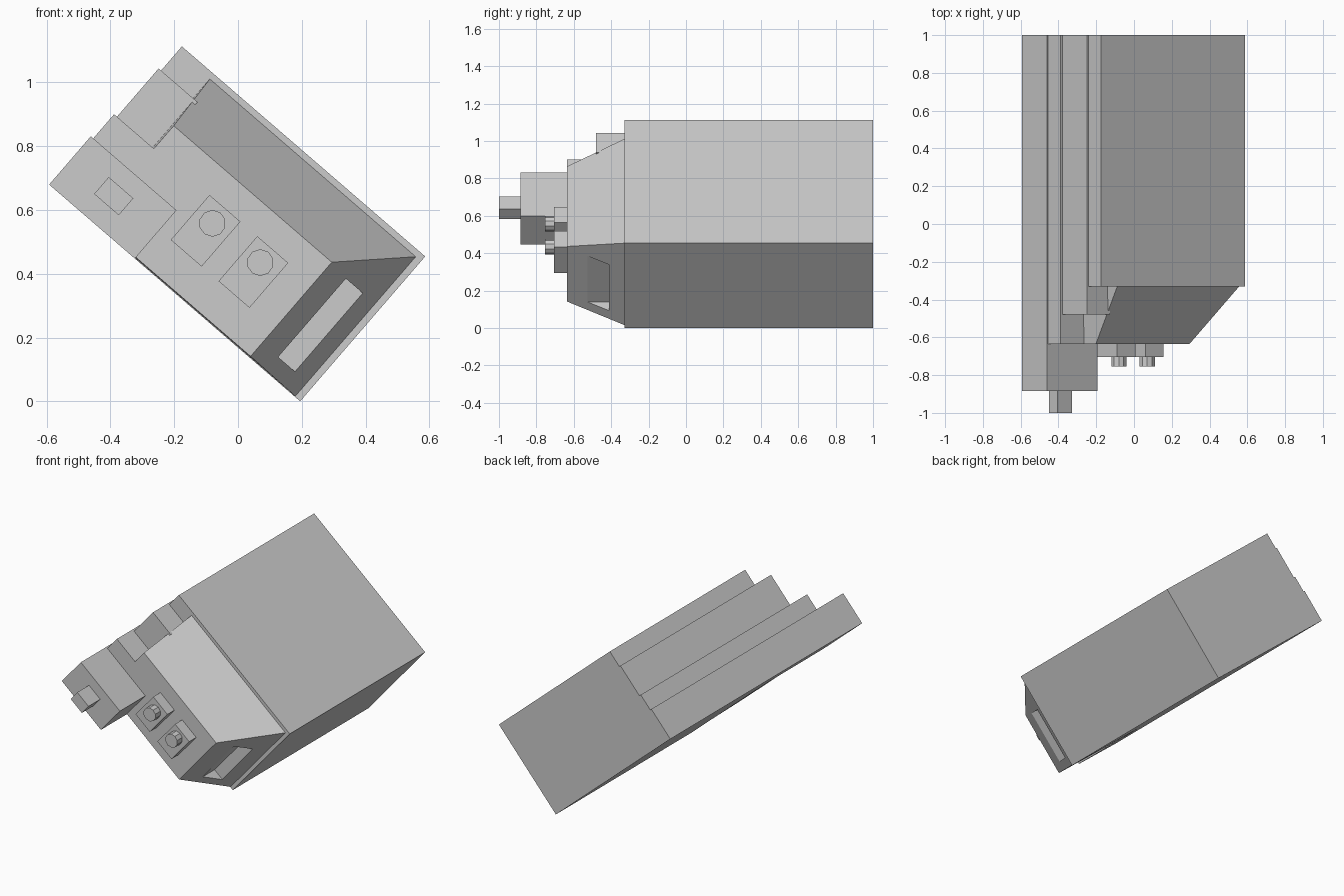
import bpy, bmesh, math
from mathutils import Vector

if "Cube" in bpy.data.objects:
    bpy.data.objects.remove(bpy.data.objects["Cube"])

# Tilted working frame: u runs up-left, v runs up-right, both in the xz plane
A = math.radians(40.8)
U = Vector((-math.cos(A), 0, math.sin(A)))
V = Vector((math.sin(A), 0, math.cos(A)))
ORIGIN = Vector((0.195, 0, 0))


def place(u, y, v):
    return ORIGIN + U * u + V * v + Vector((0, y, 0))


def loft(name, front, back, y0, y1, frame=0):
    """Solid between two matching (u, v) outlines, with an optional framed front."""
    bm = bmesh.new()
    f = [bm.verts.new(place(u, y0, v)) for u, v in front]
    b = [bm.verts.new(place(u, y1, v)) for u, v in back]
    n = len(f)
    face = bm.faces.new(f)
    bm.faces.new(b[::-1])
    for i in range(n):
        j = (i + 1) % n
        bm.faces.new((f[j], f[i], b[i], b[j]))
    bmesh.ops.recalc_face_normals(bm, faces=bm.faces)
    if frame:
        bmesh.ops.inset_region(bm, faces=[face], thickness=frame)
    mesh = bpy.data.meshes.new(name)
    bm.to_mesh(mesh)
    bm.free()
    ob = bpy.data.objects.new(name, mesh)
    bpy.context.collection.objects.link(ob)
    return ob


def rect(u0, u1, v0, v1):
    return [(u0, v0), (u1, v0), (u1, v1), (u0, v1)]


def box(name, u0, u1, v0, v1, y0, y1, frame=0):
    r = rect(u0, u1, v0, v1)
    return loft(name, r, r, y0, y1, frame)


# Main housing with a stepped left flank
flank = [(1.04, 0, 0.2), (1.03, 0.2, 0.3), (1.018, 0.3, 0.5), (1.008, 0.5, 0.6)]
outline = [(0, 0)]
for u, v0, v1 in flank:
    outline += [(u, v0), (u, v1)]
outline.append((0, 0.6))
loft("main_housing", outline, outline, -0.33, 1.0)

# Tapered front section
nose = loft("tapered_front", rect(0.21, 0.865, 0.005, 0.395),
            rect(0.022, 0.875, 0.002, 0.58), -0.635, -0.33, 0.02)

# Hand slot cut into the sloping end
cutter = box("slot_cutter", 0.073, 0.143, 0.06, 0.385, -0.8, -0.41)
cutter.hide_render = True
mod = nose.modifiers.new("slot", 'BOOLEAN')
mod.operation = 'DIFFERENCE'
mod.solver = 'EXACT'
mod.object = cutter
bpy.context.view_layer.objects.active = nose
bpy.ops.object.modifier_apply(modifier=mod.name)
bpy.data.objects.remove(cutter)

# Staggered front blocks on the flank
for name, u0, i, y in (("lower_block", 0.685, 0, -0.885),
                       ("middle_block", 0.865, 1, -0.635),
                       ("upper_block", 0.857, 2, -0.48)):
    u1, v0, v1 = flank[i]
    box(name, u0, u1, v0, v1, y, -0.33, 0.02)
box("front_stub", 0.812, 0.914, 0.07, 0.14, -1.0, -0.885)

# Two switch plates with round knobs
for i, (u0, u1, x, z) in enumerate(((0.51, 0.638, -0.08, 0.558),
                                    (0.312, 0.44, 0.07, 0.435))):
    box(f"switch_plate_{i + 1}", u0, u1, 0.118, 0.304, -0.705, -0.635)
    bpy.ops.mesh.primitive_cylinder_add(vertices=10, radius=0.042, depth=0.05,
                                        location=(x, -0.73, z),
                                        rotation=(math.pi / 2, 0, 0))
    bpy.context.object.name = f"knob_{i + 1}"
